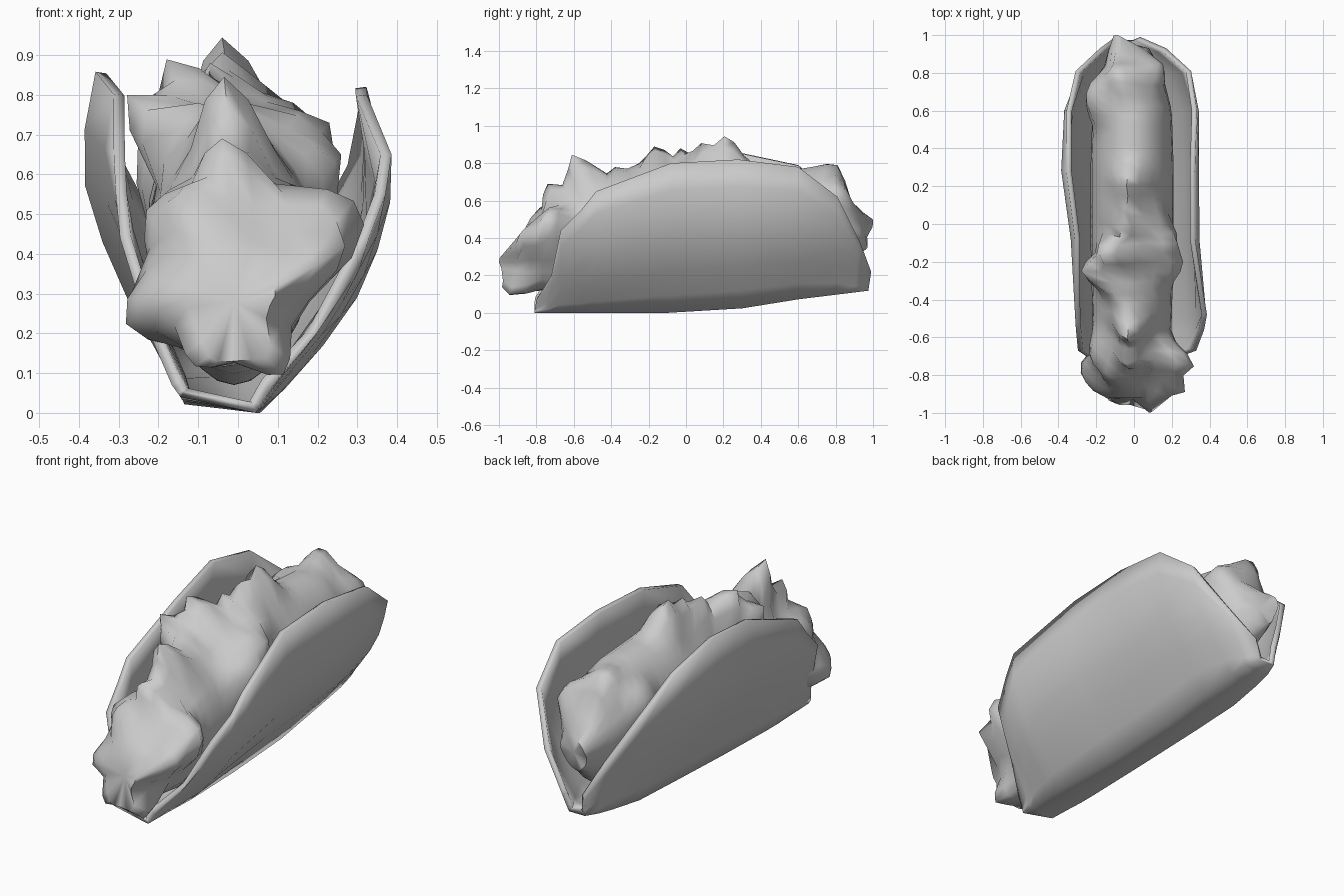
import bpy, bmesh, math
from mathutils import Vector

if "Cube" in bpy.data.objects:
    bpy.data.objects.remove(bpy.data.objects["Cube"])

mat = bpy.data.materials.new("plain grey")
mat.diffuse_color = (0.6, 0.6, 0.6, 1)
mat.use_nodes = True
mat.node_tree.nodes["Principled BSDF"].inputs["Base Color"].default_value = mat.diffuse_color


def lerp(table, x):
    """Piecewise linear lookup in (x, value) pairs."""
    if x <= table[0][0]:
        return table[0][1]
    for (a, va), (b, vb) in zip(table, table[1:]):
        if x <= b:
            return va + (vb - va) * (x - a) / (b - a)
    return table[-1][1]


def finish(bm, name, angle):
    me = bpy.data.meshes.new(name)
    bm.to_mesh(me)
    bm.free()
    ob = bpy.data.objects.new(name, me)
    bpy.context.collection.objects.link(ob)
    me.materials.append(mat)
    bpy.ops.object.select_all(action='DESELECT')
    ob.select_set(True)
    bpy.context.view_layer.objects.active = ob
    bpy.ops.object.shade_smooth_by_angle(angle=math.radians(angle))
    return ob


# Folded shell: rim stations (y, z), keel line, side profile and width along y
rim = [(-.80, .07), (-.72, .2), (-.67, .44), (-.56, .55), (-.48, .65), (-.08, .8),
       (.28, .82), (.6, .78), (.81, .62), (.93, .38), (.99, .22)]
keel_y = [-.81, -.74, -.67, -.57, -.48, -.1, .3, .6, .8, .9, .975]
keel = [(-.81, .02), (-.55, .0), (0, .02), (.5, .06), (.99, .12)]
side = [(0, .1), (.08, .15), (.2, .235), (.36, .315), (.5, .36), (.62, .37), (.72, .355), (.83, .335)]
width = {-1: [(-.8, .95), (-.6, .84), (-.25, .88), (0, .93), (.3, 1.07), (.52, 1.05),
              (.7, .95), (.85, .82), (.93, .65), (.99, .4)],
         1: [(-.8, .95), (-.65, .98), (-.47, 1.06), (0, .92), (.5, .95),
             (.7, .92), (.83, .82), (.93, .65), (.99, .4)]}
levels = [0, .12, .28, .46, .64, .82, 1]


def shell_point(i, f, s):
    ry, rz = rim[i]
    if s < 0:
        rz += .04 * max(0, 1 - abs(ry - .3) / .4)
    y = keel_y[i] + (ry - keel_y[i]) * f
    k = lerp(keel, keel_y[i])
    h = (rz - k) * f
    x = s * lerp(side, h) * lerp(width[s], y)
    shift = -.05 * max(0, 1 - h / .3)
    tilt = -.02 * s * (1 - f) if y < .5 else 0
    return (x + shift, y, max(0, k + h + tilt))


bm = bmesh.new()
rows = []
for i in range(len(rim)):
    pts = [shell_point(i, f, -1) for f in reversed(levels)] + [shell_point(i, f, 1) for f in levels]
    rows.append([bm.verts.new(p) for p in pts])
for a, b in zip(rows, rows[1:]):
    for j in range(len(a) - 1):
        bm.faces.new((a[j], a[j + 1], b[j + 1], b[j]))
shell = finish(bm, "folded_shell", 95)
sol = shell.modifiers.new("thickness", 'SOLIDIFY')
sol.thickness, sol.offset = .028, 1

# Filling: lofted body, profile values along y
bottom = [(-.92, .2), (-.84, .15), (-.72, .1), (-.5, .07), (-.1, .07), (.3, .1), (.6, .14), (.8, .2), (.93, .34)]
top = [(-.92, .38), (-.84, .47), (-.72, .57), (-.5, .68), (-.1, .76), (.3, .8), (.6, .78), (.8, .7), (.93, .5)]
half = [(-.92, .12), (-.84, .18), (-.72, .2), (-.5, .21), (-.1, .22), (.3, .22), (.6, .21), (.8, .16), (.93, .09)]

# Leafy spikes pulled out of the body: (x, y, z, radius)
spikes = [
    (-.06, -.61, .84, .13), (-.01, -.61, .85, .13), (-.04, -.74, .69, .12),  # front crest
    (-.07, -.03, .88, .12), (-.04, .08, .91, .13), (-.07, .20, .94, .13), (-.01, .21, .95, .13),  # top ridge
    (-.18, -.17, .89, .15), (-.28, -.25, .8, .15), (-.10, -.38, .78, .12),   # upper left
    (.23, -.10, .73, .16), (.26, -.2, .65, .16), (.14, -.02, .78, .14),      # upper right
    (.30, -.74, .54, .13), (.33, -.76, .48, .13), (.27, -.89, .42, .11),     # front right
    (-.23, -.70, .51, .14), (-.15, -.79, .55, .13),                          # front left
    (-.30, -.79, .21, .14), (-.25, -.84, .25, .13),                          # low front left
    (-.11, -.95, .115, .11), (-.05, -.96, .12, .1),                          # front prongs
    (.12, -.95, .09, .11), (.07, -.99, .13, .1), (.08, -1.0, .27, .11),
    (-.25, .70, .66, .18), (.13, .85, .66, .16),                             # back sides
    (-.10, .81, .79, .17), (-.10, 1.0, .48, .14), (-.08, .97, .36, .12),     # back crest and tip
]
bm = bmesh.new()
N, M = 24, 36
loops = []
for i in range(M + 1):
    y = -.92 + 1.85 * i / M
    zb, zt, hw = lerp(bottom, y), lerp(top, y), lerp(half, y)
    loops.append([])
    for k in range(N):
        c, s = math.cos(2 * math.pi * k / N), math.sin(2 * math.pi * k / N)
        x = hw * c * (1 if s > 0 else 1 + .25 * s)
        loops[-1].append(bm.verts.new((x - .01, y, (zb + zt) / 2 + (zt - zb) / 2 * s)))
for a, b in zip(loops, loops[1:]):
    for k in range(N):
        bm.faces.new((a[k], a[(k + 1) % N], b[(k + 1) % N], b[k]))
for ring in (loops[0], loops[-1]):
    centre = bm.verts.new(sum((v.co for v in ring), Vector()) / N)
    for k in range(N):
        bm.faces.new((ring[k], ring[(k + 1) % N], centre))
bmesh.ops.recalc_face_normals(bm, faces=bm.faces[:])

# Each spike pulls the nearest body point, and its surroundings, to its tip
start = [v.co.copy() for v in bm.verts]
pulls = []
for x, y, z, r in spikes:
    tip = Vector((x, y, z))
    anchor = min(start, key=lambda p: (p - tip).length)
    pulls.append((anchor, tip - anchor, r))
for v, p in zip(bm.verts, start):
    total, move = 0, Vector()
    for anchor, d, r in pulls:
        w = max(0, min(1, 1.25 * (1 - (p - anchor).length / r)))
        total += w ** 3
        move += d * w ** 4
    if total > 0:
        v.co = p + move / total
finish(bm, "leafy_filling", 70)
